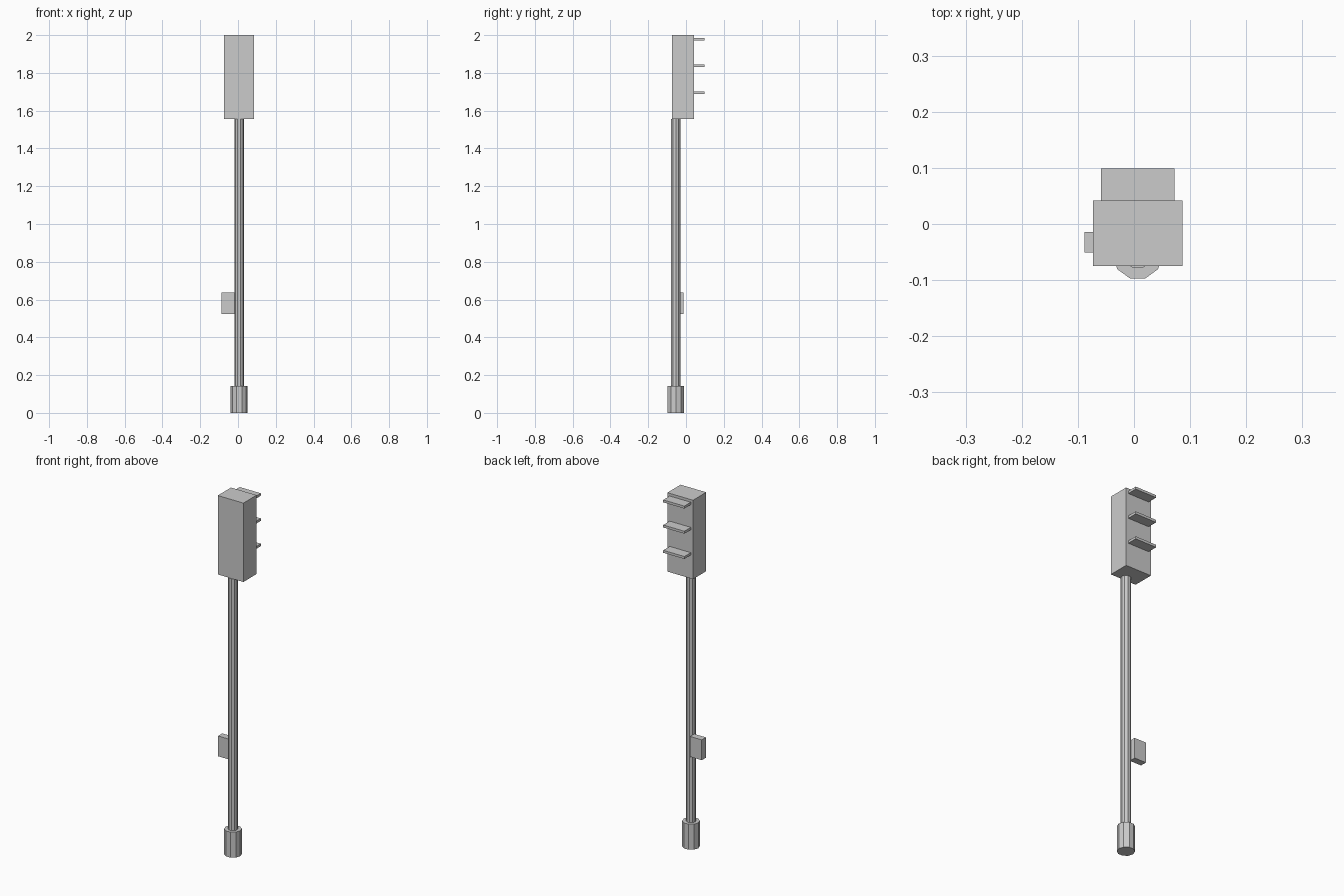
import bpy, math

if "Cube" in bpy.data.objects:
    bpy.data.objects.remove(bpy.data.objects["Cube"])

CX, POLE_Y = 0.0065, -0.054


def box(name, x, y, z):
    """Axis-aligned box from (min, max) ranges."""
    lo, hi = zip(x, y, z)
    bpy.ops.mesh.primitive_cube_add(size=1, location=[(a + b) / 2 for a, b in zip(lo, hi)])
    ob = bpy.context.object
    ob.name = name
    for v in ob.data.vertices:
        v.co = [c * (b - a) for c, a, b in zip(v.co, lo, hi)]
    return ob


def decagon_post(name, radius, z0, z1):
    """Ten-sided post with a flat side facing the front."""
    bpy.ops.mesh.primitive_cylinder_add(vertices=10, radius=radius, depth=z1 - z0,
                                        location=(CX, POLE_Y, (z0 + z1) / 2),
                                        rotation=(0, 0, math.radians(18)))
    bpy.context.object.name = name


# Post and its foot
decagon_post("base", 0.045, 0.0, 0.143)
decagon_post("pole", 0.026, 0.143, 1.557)

# Signal housing
box("signal_housing", (CX - 0.0795, CX + 0.0795), (-0.075, 0.042), (1.557, 2.0))

# Flat visor over each lamp, on the back
for i, z in enumerate((1.978, 1.837, 1.695)):
    box(f"visor_{i + 1}", (CX - 0.0655, CX + 0.0655), (0.042, 0.099), (z - 0.007, z + 0.007))

# Push-button box beside the pole
box("button_box", (-0.088, -0.016), (-0.051, -0.014), (0.523, 0.637))
